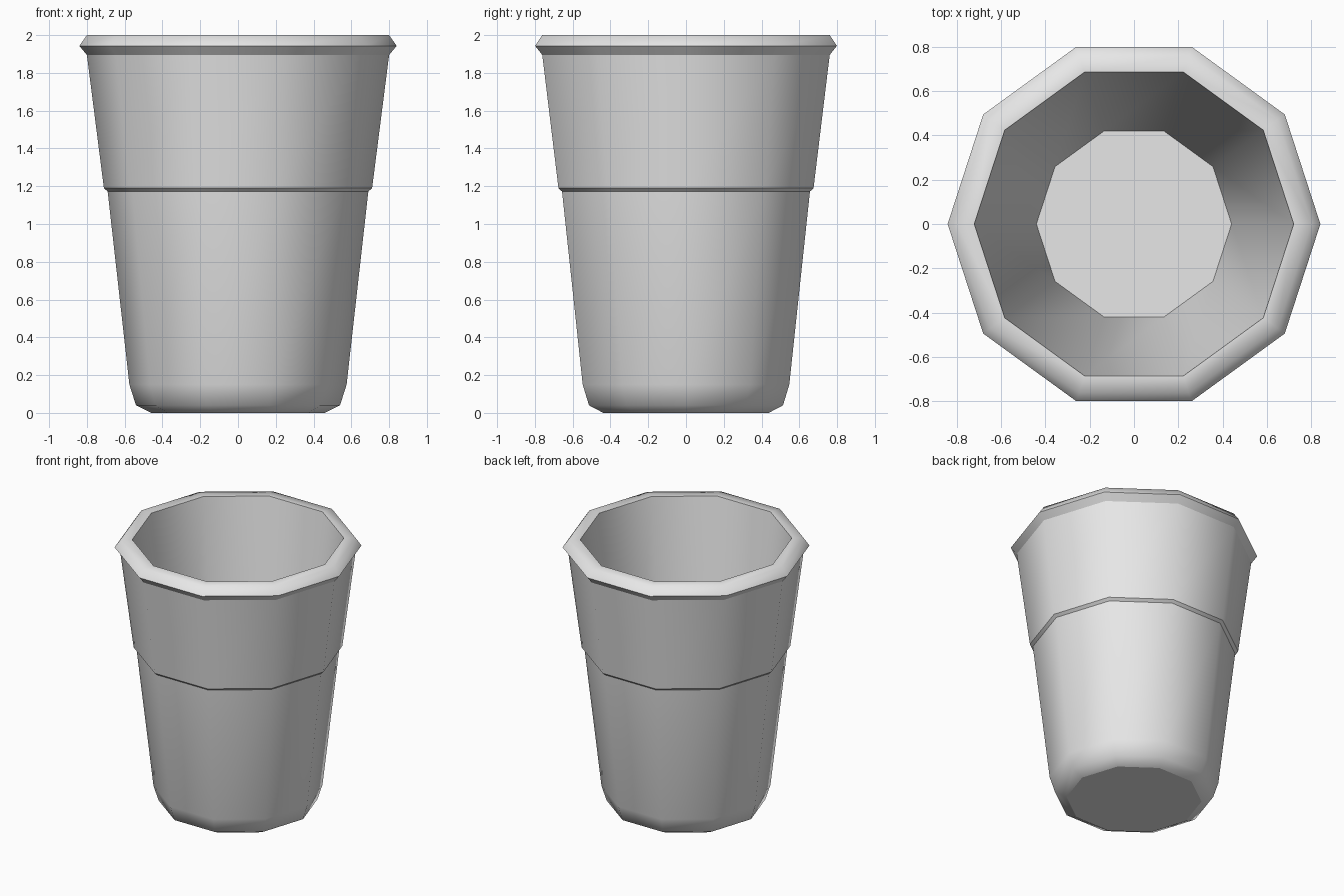
import bpy
import bmesh
from math import cos, sin, tau

cube = bpy.data.objects.get("Cube")
if cube:
    bpy.data.objects.remove(cube, do_unlink=True)

SIDES = 10

# Cup profile from base to inner floor: radius, height, crisp ring
PROFILE = [
    (0.46, 0.0, True),      # base
    (0.54, 0.04, False),    # rounded foot
    (0.575, 0.15, False),
    (0.69, 1.172, True),    # step under upper band
    (0.71, 1.19, True),
    (0.80, 1.895, True),    # rim underside
    (0.84, 1.943, True),    # rim edge
    (0.80, 2.0, False),     # rim top
    (0.72, 2.0, True),      # mouth
    (0.44, 0.06, True),     # inner floor
]


def make_material(name, value):
    mat = bpy.data.materials.new(name)
    mat.use_nodes = True
    colour = (value, value, value, 1.0)
    mat.diffuse_color = colour
    mat.node_tree.nodes["Principled BSDF"].inputs["Base Color"].default_value = colour
    return mat


def ring(bm, radius, z):
    return [bm.verts.new((radius * cos(tau * i / SIDES), radius * sin(tau * i / SIDES), z))
            for i in range(SIDES)]


# Lathe the profile into a closed shell
bm = bmesh.new()
rings = [ring(bm, r, z) for r, z, _ in PROFILE]
for low, high in zip(rings, rings[1:]):
    for i in range(SIDES):
        j = (i + 1) % SIDES
        bm.faces.new((low[i], low[j], high[j], high[i]))

# Base and inner floor
bm.faces.new(rings[0][::-1])
bm.faces.new(rings[-1])

# Smooth walls with crisp rings at the step, rim and floors
for face in bm.faces:
    face.smooth = True
for verts, (_, _, crisp) in zip(rings, PROFILE):
    for i in range(SIDES):
        bm.edges.get((verts[i], verts[(i + 1) % SIDES])).smooth = not crisp
bmesh.ops.recalc_face_normals(bm, faces=bm.faces[:])

mesh = bpy.data.meshes.new("cup")
bm.to_mesh(mesh)
bm.free()
mesh.materials.append(make_material("light grey", 0.8))
cup = bpy.data.objects.new("cup", mesh)
bpy.context.collection.objects.link(cup)
